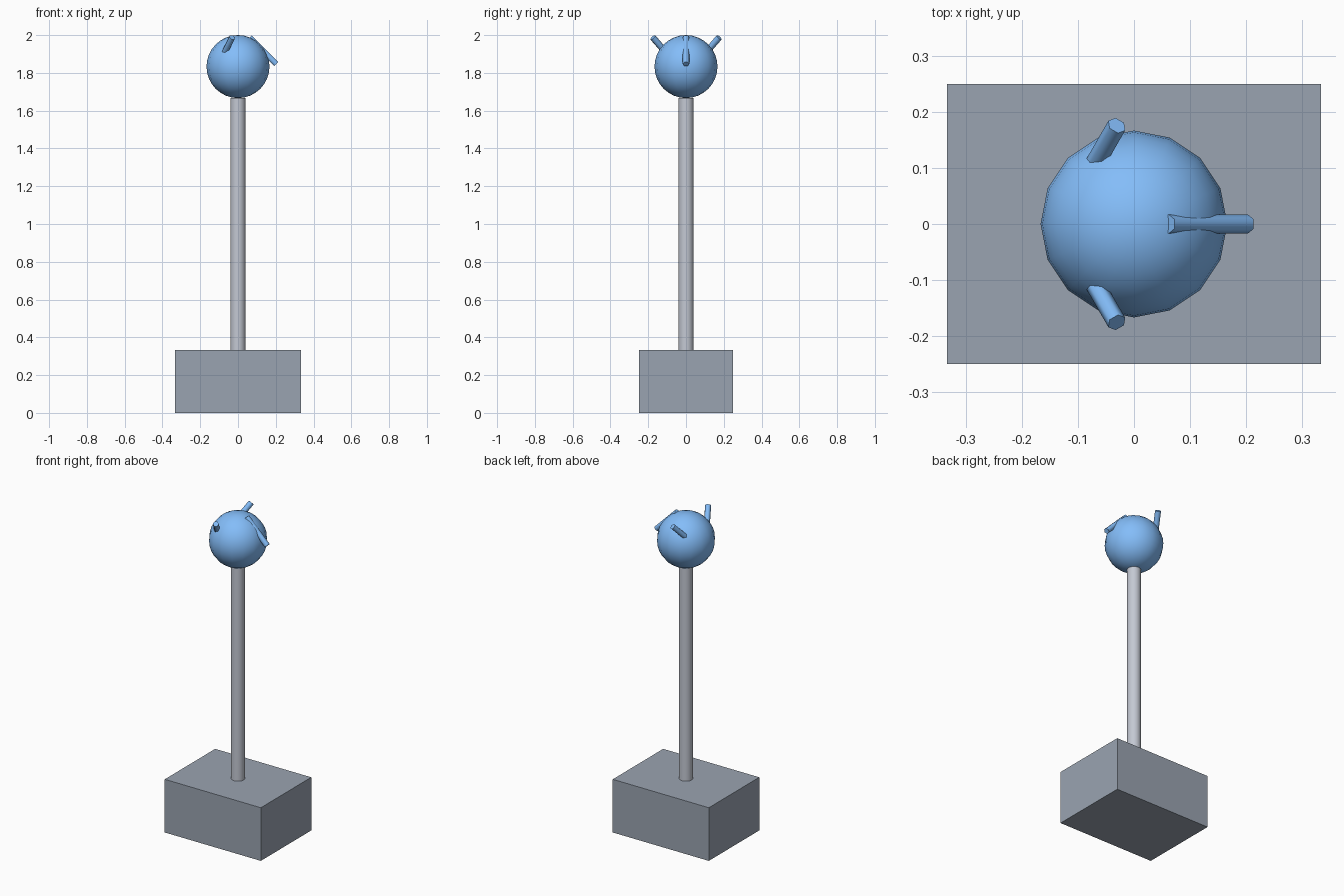
import bpy
from math import radians
from mathutils import Matrix, Vector

if "Cube" in bpy.data.objects:
    bpy.data.objects.remove(bpy.data.objects["Cube"])


def material(name, rgb):
    mat = bpy.data.materials.new(name)
    mat.diffuse_color = (*rgb, 1)
    mat.use_nodes = True
    mat.node_tree.nodes["Principled BSDF"].inputs["Base Color"].default_value = mat.diffuse_color
    return mat


blue = material("blue", (0.23, 0.51, 0.95))
slate = material("slate", (0.323, 0.371, 0.44))
steel = material("steel", (0.55, 0.58, 0.65))


def finish(name, mat, angle=None):
    """Name and colour the new part, smoothing edges below the angle."""
    obj = bpy.context.object
    obj.name = name
    obj.data.materials.append(mat)
    if angle:
        bpy.ops.object.shade_smooth_by_angle(angle=radians(angle))
    return obj


# Base block
bpy.ops.mesh.primitive_cube_add(size=1, location=(0, 0, 1 / 6))
base = finish("base", slate)
base.scale = (2 / 3, 0.5, 1 / 3)
bpy.ops.object.transform_apply(location=False, rotation=False, scale=True)

# Pole
bpy.ops.mesh.primitive_cylinder_add(vertices=16, radius=0.04, depth=4 / 3,
                                    location=(0, 0, 1.0))
finish("pole", steel, 40)

# Ball on top of the pole
bpy.ops.mesh.primitive_uv_sphere_add(segments=16, ring_count=16, radius=1 / 6,
                                     location=(0, 0, 2 - 1 / 6))
finish("ball", blue, 40)

# Three hexagonal pegs: one lies along the surface, two stick outwards
for i, (around, turn) in enumerate(((0, 0), (120, 240), (240, 120))):
    pos = Matrix.Rotation(radians(around), 3, 'Z') @ Vector((0.132, 0, 1.917))
    bpy.ops.mesh.primitive_cylinder_add(
        vertices=6, radius=0.0173, depth=0.2, location=pos,
        rotation=(0, radians(135), radians(turn)))
    finish(f"peg_{i + 1}", blue, 65)
